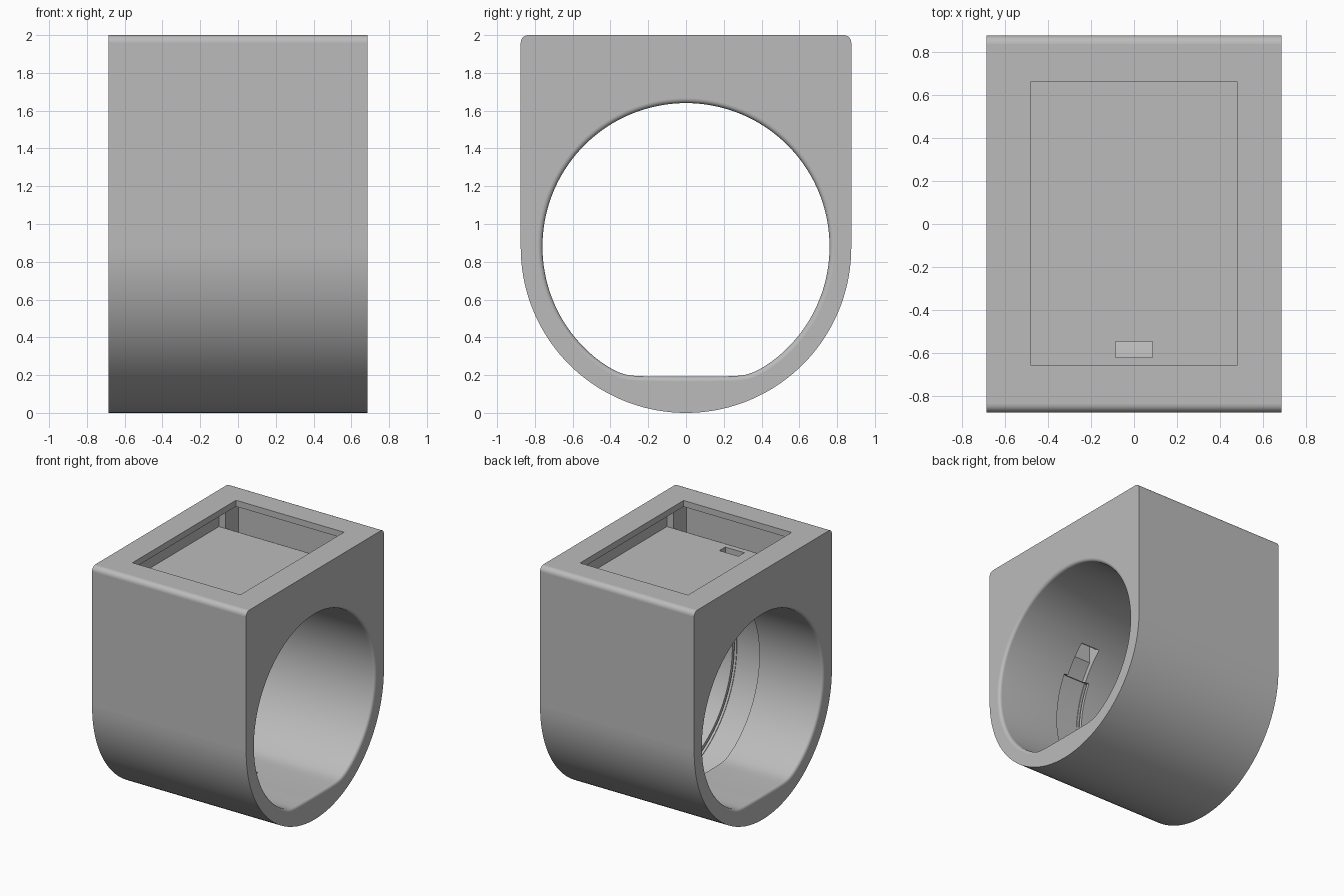
import bpy, bmesh
from math import sin, cos, pi, sqrt, radians

old = bpy.data.objects.get("Cube")
if old:
    bpy.data.objects.remove(old, do_unlink=True)

grey = bpy.data.materials.new("plain grey")
grey.use_nodes = True
colour = (0.5, 0.5, 0.5, 1)
grey.diffuse_color = colour
grey.node_tree.nodes["Principled BSDF"].inputs["Base Color"].default_value = colour

HALF_X, HALF_Y, TOP = 0.685, 0.875, 2.0
BORE, AXIS = 0.76, 0.88


def loft(name, rings):
    """Closed solid through (x, [(y, z), ...]) sections."""
    bm = bmesh.new()
    loops = [[bm.verts.new((x, y, z)) for y, z in pts] for x, pts in rings]
    n = len(loops[0])
    for a, b in zip(loops, loops[1:]):
        for i in range(n):
            j = (i + 1) % n
            bm.faces.new((a[i], a[j], b[j], b[i]))
    bm.faces.new(loops[0])
    bm.faces.new(loops[-1])
    bmesh.ops.recalc_face_normals(bm, faces=bm.faces)
    mesh = bpy.data.meshes.new(name)
    bm.to_mesh(mesh)
    bm.free()
    obj = bpy.data.objects.new(name, mesh)
    bpy.context.collection.objects.link(obj)
    mesh.materials.append(grey)
    return obj


def box(name, x, y0, y1, z0, z1):
    pts = [(y0, z0), (y1, z0), (y1, z1), (y0, z1)]
    return loft(name, [(-x, pts), (x, pts)])


def arc(cy, cz, r, start, end, steps):
    angles = [radians(start + (end - start) * i / steps) for i in range(steps + 1)]
    return [(cy + r * cos(a), cz + r * sin(a)) for a in angles]


def sector(name, x, r0, r1, start, end):
    pts = arc(0, AXIS, r1, start, end, 64) + arc(0, AXIS, r0, end, start, 64)
    return loft(name, [(-x, pts), (x, pts)])


def bore_section(grow):
    """Finger hole with a softly blended flat at the bottom."""
    pts = []
    for y, z in arc(0, AXIS, BORE, 0, 357.5, 143):
        if z < 0.6:
            z = 0.5 * (z + 0.19 + sqrt((z - 0.19) ** 2 + 0.025 ** 2))
        k = 1 + grow / BORE
        pts.append((y * k, AXIS + (z - AXIS) * k))
    return pts


# Outer body: round below, square with small rounded corners above
fillet = 0.04
outline = arc(0, HALF_Y, HALF_Y, 180, 360, 72)
outline += arc(HALF_Y - fillet, TOP - fillet, fillet, 0, 90, 8)
outline += arc(fillet - HALF_Y, TOP - fillet, fillet, 90, 180, 8)
body = loft("ring_body", [(-HALF_X, outline), (HALF_X, outline)])

# Finger hole with rounded rims
r = 0.025
flare = [(HALF_X - r + r * sin(a), r - r * cos(a)) for a in [i * pi / 12 for i in range(7)]]
flare.append((HALF_X + 0.1, r))
sections = [(-x, bore_section(g)) for x, g in reversed(flare)]
sections += [(x, bore_section(g)) for x, g in flare]

cutters = [
    loft("finger_hole_cutter", sections),
    # Top opening, undercut chamber and its deeper end bays
    box("opening_cutter", 0.48, -0.655, 0.66, 1.85, 2.1),
    box("chamber_cutter", 0.635, -0.665, 0.665, 1.745, 1.95),
    box("back_bay_cutter", 0.575, 0.6, 0.83, 1.746, 1.949),
    box("back_trench_cutter", 0.575, 0.666, 0.83, 1.6, 1.9),
    box("front_bay_cutter", 0.575, -0.83, -0.6, 1.746, 1.949),
    box("front_trench_cutter", 0.575, -0.83, -0.666, 1.6, 1.9),
    # Cable slot and the groove that runs from it down to the bottom flat
    box("cable_slot_cutter", 0.085, -0.62, -0.545, 1.2, 1.8),
    sector("cable_channel_cutter", 0.085, 0.7, 0.8, 132, 160),
    sector("groove_cutter", 0.12, 0.64, 0.82, 152, 277),
    sector("groove_undercut_cutter", 0.14, 0.785, 0.815, 152.3, 276.7),
]
for cutter in cutters:
    mod = body.modifiers.new(cutter.name, 'BOOLEAN')
    mod.operation = 'DIFFERENCE'
    mod.solver = 'EXACT'
    mod.object = cutter

# Apply the cuts and drop the cutters
graph = bpy.context.evaluated_depsgraph_get()
cut_mesh = bpy.data.meshes.new_from_object(body.evaluated_get(graph))
body.modifiers.clear()
body.data = cut_mesh
for cutter in cutters:
    bpy.data.objects.remove(cutter, do_unlink=True)

# Smooth the curves, keep the plane faces flat
bpy.ops.object.select_all(action='DESELECT')
body.select_set(True)
bpy.context.view_layer.objects.active = body
bpy.ops.object.shade_smooth_by_angle(angle=radians(25))
for face in body.data.polygons:
    if max(abs(c) for c in face.normal) > 0.99999:
        face.use_smooth = False
